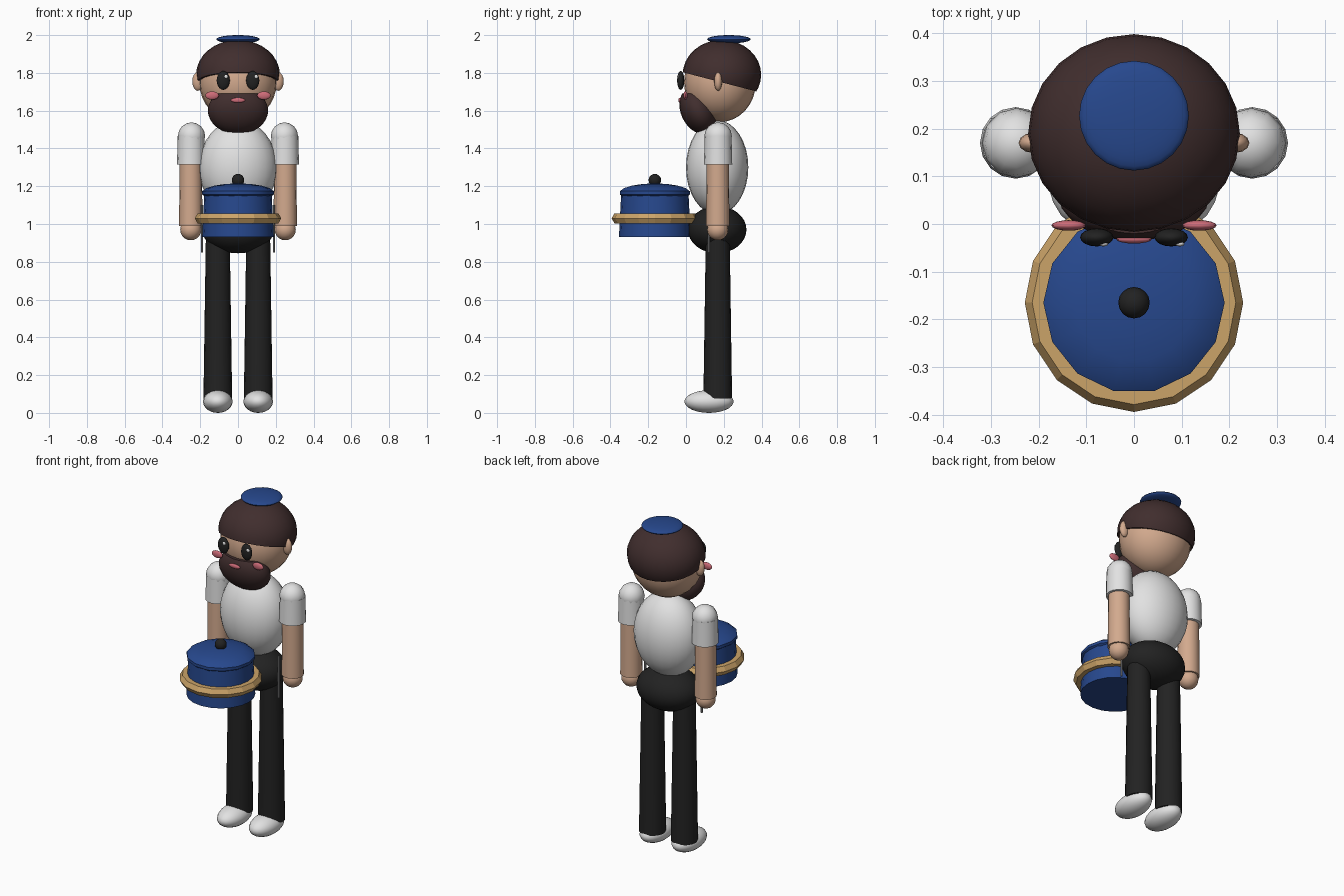
import bpy, bmesh, math
from mathutils import Vector, Matrix

cube = bpy.data.objects.get("Cube")
if cube:
    bpy.data.objects.remove(cube, do_unlink=True)


def material(name, r, g, b):
    m = bpy.data.materials.new(name)
    m.use_nodes = True
    m.diffuse_color = (r, g, b, 1)
    node = next(n for n in m.node_tree.nodes if n.type == 'BSDF_PRINCIPLED')
    node.inputs["Base Color"].default_value = (r, g, b, 1)
    node.inputs["Roughness"].default_value = 0.7
    return m


skin = material("skin", 0.65, 0.40, 0.27)
brown = material("dark brown hair", 0.052, 0.027, 0.027)
white = material("white", 0.76, 0.76, 0.76)
black = material("black", 0.016, 0.016, 0.016)
blue = material("blue enamel", 0.02, 0.065, 0.27)
tan = material("tan wood", 0.60, 0.37, 0.14)
pink = material("pink", 0.62, 0.15, 0.19)
grey = material("grey metal", 0.30, 0.30, 0.31)


def finish(name, bm, mat, angle=40):
    bmesh.ops.recalc_face_normals(bm, faces=bm.faces)
    me = bpy.data.meshes.new(name)
    bm.to_mesh(me)
    bm.free()
    me.materials.append(mat)
    ob = bpy.data.objects.new(name, me)
    bpy.context.collection.objects.link(ob)
    bpy.ops.object.select_all(action='DESELECT')
    ob.select_set(True)
    bpy.context.view_layer.objects.active = ob
    bpy.ops.object.shade_smooth_by_angle(angle=math.radians(angle))
    return ob


def ball(name, mat, centre, radii, segs=24, tilt=0, cut=None, phase=0):
    """Ellipsoid, optionally tilted about x and trimmed by a plane (point, outward normal)."""
    bm = bmesh.new()
    bmesh.ops.create_uvsphere(bm, u_segments=segs, v_segments=max(8, segs * 2 // 3), radius=1)
    bm.transform(Matrix.Translation(centre) @ Matrix.Rotation(math.radians(tilt), 4, 'X')
                 @ Matrix.Diagonal((*radii, 1)) @ Matrix.Rotation(math.radians(phase), 4, 'Z'))
    if cut:
        geom = bm.verts[:] + bm.edges[:] + bm.faces[:]
        res = bmesh.ops.bisect_plane(bm, geom=geom, plane_co=cut[0], plane_no=cut[1],
                                     clear_outer=True)
        rim = [e for e in res["geom_cut"] if isinstance(e, bmesh.types.BMEdge)]
        bmesh.ops.edgeloop_fill(bm, edges=rim)
    return finish(name, bm, mat, 45)


def tube(name, mat, x, y, z0, z1, r0, r1, segs=16, phase=0):
    """Upright tapered cylinder from z0 (radius r0) to z1 (radius r1)."""
    bm = bmesh.new()
    bmesh.ops.create_cone(bm, cap_ends=True, segments=segs, radius1=r0, radius2=r1, depth=z1 - z0)
    bm.transform(Matrix.Translation((x, y, (z0 + z1) / 2)) @ Matrix.Rotation(math.radians(phase), 4, 'Z'))
    return finish(name, bm, mat)


# Head, hair trimmed along a sloping hairline, and skullcap
ball("head", skin, (0, 0.18, 1.75), (0.205, 0.19, 0.21))
ball("hair", brown, (0, 0.19, 1.79), (0.222, 0.208, 0.185),
     cut=(Vector((0, 0.18, 1.752)), Vector((0, -0.26, -1))))
ball("skullcap", blue, (0, 0.227, 1.978), (0.115, 0.115, 0.022))

# Beard with a level upper edge, and mouth
ball("beard", brown, (0, 0.065, 1.60), (0.16, 0.092, 0.13), tilt=25,
     cut=(Vector((0, 0, 1.69)), Vector((0, 0, 1))))
ball("mouth", pink, (0, -0.032, 1.655), (0.037, 0.009, 0.013), 16)

# Torso and hips
ball("torso", white, (0, 0.165, 1.30), (0.207, 0.165, 0.25))
ball("hips", black, (0, 0.165, 0.97), (0.19, 0.155, 0.125))

# Paired parts
for side, s in (("left", 1), ("right", -1)):
    ball(side + "_ear", skin, (s * 0.212, 0.17, 1.755), (0.03, 0.021, 0.05), 12)
    ball(side + "_eye", black, (s * 0.078, -0.028, 1.76), (0.035, 0.019, 0.05), 16)
    ball(side + "_eye_glint", white, (s * 0.08 + 0.016, -0.042, 1.78), (0.01, 0.005, 0.01), 12)
    ball(side + "_cheek", pink, (s * 0.137, -0.003, 1.68), (0.036, 0.011, 0.022), 16)

    ball(side + "_shoulder", white, (s * 0.246, 0.17, 1.465), (0.072, 0.073, 0.073), 12)
    tube(side + "_sleeve", white, s * 0.248, 0.17, 1.315, 1.465, 0.075, 0.071)
    tube(side + "_forearm", skin, s * 0.25, 0.168, 0.99, 1.33, 0.062, 0.059)
    ball(side + "_hand", skin, (s * 0.25, 0.168, 0.97), (0.056, 0.056, 0.056), 16)
    tube(side + "_thin_rod", grey, s * 0.19, 0.12, 0.85, 1.10, 0.006, 0.006, 8)

    tube(side + "_leg", black, s * 0.107, 0.168, 0.075, 0.95, 0.076, 0.063)
    ball(side + "_shoe", white, (s * 0.107, 0.122, 0.06), (0.078, 0.13, 0.06), 20)

# Round pot with lid and knob
POT_Y = -0.165
tube("pot_body", blue, 0, POT_Y, 0.93, 1.165, 0.19, 0.178, 20)
ball("pot_lid", blue, (0, POT_Y, 1.165), (0.193, 0.193, 0.05), 14, phase=90)
ball("lid_knob", black, (0, POT_Y, 1.232), (0.033, 0.033, 0.033), 16)

# Faceted wooden ring around the pot
bm = bmesh.new()
N, M = 16, 6
rings = []
for i in range(N):
    a = math.tau * i / N
    ring = []
    for j in range(M):
        b = math.tau * j / M
        r = 0.198 + 0.031 * math.cos(b)
        ring.append(bm.verts.new((r * math.cos(a), POT_Y + r * math.sin(a), 1.03 + 0.031 * math.sin(b))))
    rings.append(ring)
for i in range(N):
    for j in range(M):
        here, there, k = rings[i], rings[(i + 1) % N], (j + 1) % M
        bm.faces.new((here[j], there[j], there[k], here[k]))
finish("pot_ring", bm, tan, 15)
